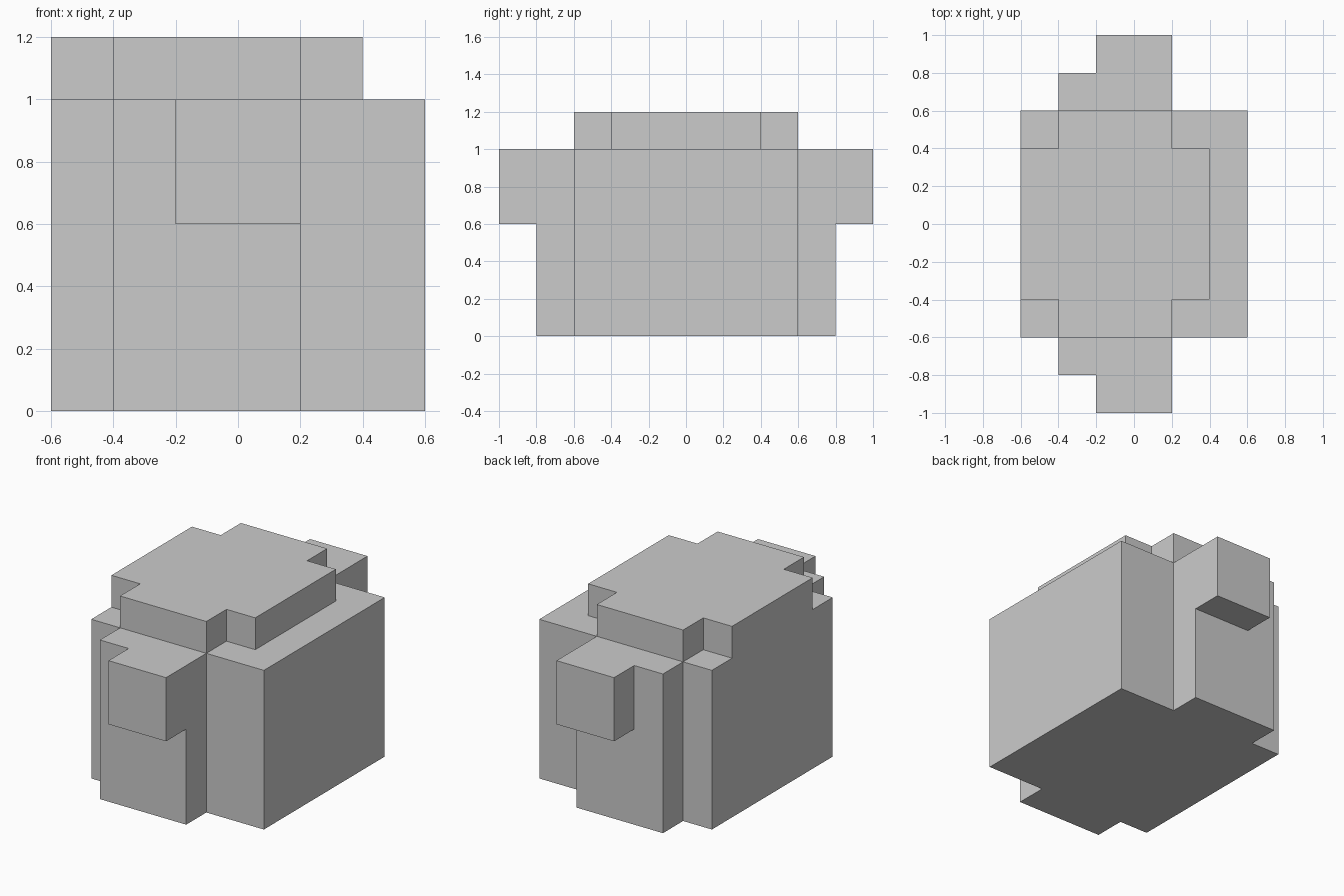
import bpy
import bmesh
from math import radians

if "Cube" in bpy.data.objects:
    bpy.data.objects.remove(bpy.data.objects["Cube"])

UNIT = 0.2  # size of one block

# Parts as block ranges: (x0, x1), (half depth in y), (z0, z1); all mirror in y
PARTS = {
    "body":        ((-3, 3), 3, (0, 5)),
    "end_panels":  ((-2, 1), 4, (0, 5)),
    "end_lugs":    ((-1, 1), 5, (3, 5)),
    "cap_wide":    ((-3, 2), 2, (5, 6)),
    "cap_long":    ((-2, 1), 3, (5, 6)),
}

# Merge all parts into one set of filled blocks
cells = set()
for (x0, x1), d, (z0, z1) in PARTS.values():
    cells |= {(x, y, z) for x in range(x0, x1)
              for y in range(-d, d) for z in range(z0, z1)}

# Outer skin: one quad wherever a block meets empty space
bm = bmesh.new()
verts = {}


def corner(p):
    if p not in verts:
        verts[p] = bm.verts.new([c * UNIT for c in p])
    return verts[p]


for cell in cells:
    for axis in range(3):
        for side in (0, 1):
            near = list(cell)
            near[axis] += 2 * side - 1
            if tuple(near) in cells:
                continue
            ring = []
            for u, v in ((0, 0), (1, 0), (1, 1), (0, 1)):
                p = list(cell)
                p[axis] += side
                p[(axis + 1) % 3] += u
                p[(axis + 2) % 3] += v
                ring.append(corner(tuple(p)))
            bm.faces.new(ring if side else ring[::-1])

# Join flat neighbouring quads into large clean faces
bmesh.ops.dissolve_limit(bm, angle_limit=radians(1), verts=bm.verts[:], edges=bm.edges[:])

mesh = bpy.data.meshes.new("stepped_block")
bm.to_mesh(mesh)
bm.free()
bpy.context.collection.objects.link(bpy.data.objects.new("stepped_block", mesh))
